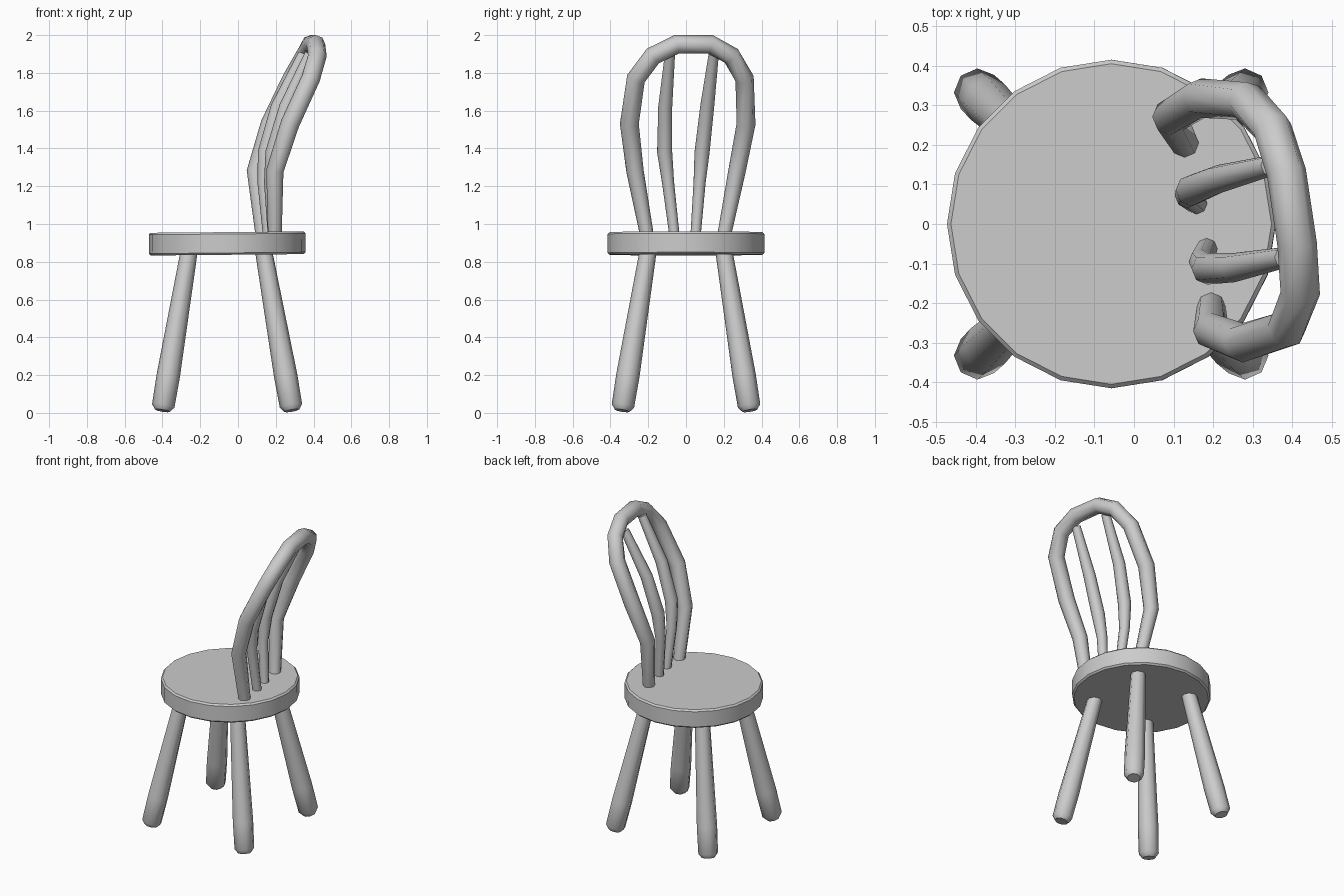
import bpy, bmesh, math
from mathutils import Vector

if "Cube" in bpy.data.objects:
    bpy.data.objects.remove(bpy.data.objects["Cube"])


def finish(bm, name, angle):
    bmesh.ops.recalc_face_normals(bm, faces=bm.faces[:])
    mesh = bpy.data.meshes.new(name)
    bm.to_mesh(mesh)
    bm.free()
    obj = bpy.data.objects.new(name, mesh)
    bpy.context.collection.objects.link(obj)
    bpy.ops.object.select_all(action='DESELECT')
    obj.select_set(True)
    bpy.context.view_layer.objects.active = obj
    bpy.ops.object.shade_smooth_by_angle(angle=math.radians(angle))
    return obj


def tube(name, path, radii, sides=8):
    """Sweep a round section with varying radius along a path, with end caps."""
    pts = [Vector(p) for p in path]
    bm = bmesh.new()
    rings = []
    for i, (p, r) in enumerate(zip(pts, radii)):
        a = (p - pts[i - 1]).normalized() if i > 0 else Vector()
        b = (pts[i + 1] - p).normalized() if i < len(pts) - 1 else Vector()
        t = (a + b).normalized()
        v = t.cross(Vector((1, 0, 0))).normalized()
        u = v.cross(t)
        rings.append([bm.verts.new(p + r * (math.cos(k) * u + math.sin(k) * v))
                      for k in (2 * math.pi * n / sides for n in range(sides))])
    for r0, r1 in zip(rings, rings[1:]):
        for n in range(sides):
            m = (n + 1) % sides
            bm.faces.new((r0[n], r0[m], r1[m], r1[n]))
    bm.faces.new(rings[0])
    bm.faces.new(rings[-1])
    return finish(bm, name, 50)


# Seat: 20-sided disc with softened rims, very slightly tilted
bm = bmesh.new()
bmesh.ops.create_cone(bm, cap_ends=True, segments=20, radius1=0.415, radius2=0.415, depth=0.12)
rims = [e for e in bm.edges if abs(e.verts[0].co.z - e.verts[1].co.z) < 1e-4]
bmesh.ops.bevel(bm, geom=rims, offset=0.01, segments=1, affect='EDGES')
seat = finish(bm, "seat", 35)
seat.location = (-0.057, 0, 0.897)
seat.rotation_euler.y = -0.009

# Splayed legs, thicker toward the foot, with chamfered tips
for end, top_x, foot_x in (("left", -0.258, -0.40), ("right", 0.135, 0.285)):
    for side, sy in (("front", -1), ("back", 1)):
        top = Vector((top_x, 0.2 * sy, 0.86))
        foot = Vector((foot_x, 0.338 * sy, 0.012))
        steps = (0, 0.03, 0.22, 1)
        tube(f"{side}_{end}_leg", [foot.lerp(top, s) for s in steps],
             (0.04, 0.06, 0.062, 0.045))

# Bent hoop of the backrest
hoop = [(0.195, -0.205, 0.93), (0.195, -0.27, 1.28), (0.275, -0.30, 1.53),
        (0.385, -0.265, 1.77), (0.42, -0.175, 1.89), (0.412, -0.05, 1.951),
        (0.385, 0.13, 1.951), (0.35, 0.24, 1.89), (0.285, 0.31, 1.77),
        (0.17, 0.318, 1.53), (0.092, 0.27, 1.28), (0.13, 0.20, 0.93)]
tube("back_hoop", hoop, [0.036, 0.046] + [0.05] * 8 + [0.046, 0.036])

# Two curved spindles inside the hoop
spindle_radii = (0.027, 0.032, 0.04, 0.037, 0.027)
tube("front_spindle", [(0.185, -0.06, 0.93), (0.17, -0.095, 1.22), (0.185, -0.113, 1.38),
                       (0.255, -0.11, 1.62), (0.38, -0.085, 1.9)], spindle_radii)
tube("back_spindle", [(0.16, 0.05, 0.93), (0.135, 0.072, 1.22), (0.145, 0.085, 1.38),
                      (0.21, 0.112, 1.62), (0.345, 0.147, 1.9)], spindle_radii)
